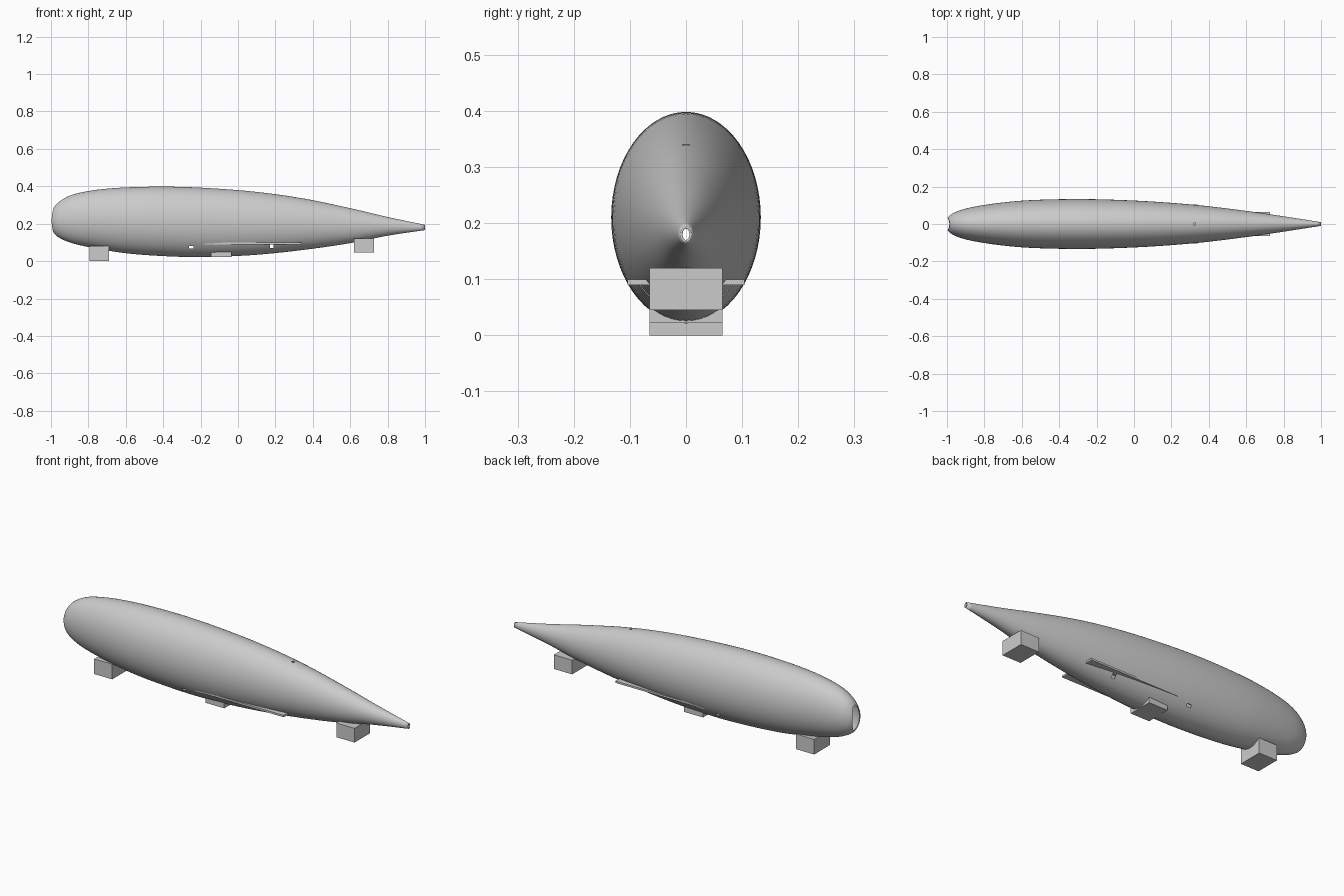
import bpy, bmesh, math
from mathutils import Vector

cube = bpy.data.objects.get("Cube")
if cube:
    bpy.data.objects.remove(cube, do_unlink=True)

grey = bpy.data.materials.new("plain grey")
grey.use_nodes = True
colour = (0.6, 0.6, 0.6, 1)
grey.diffuse_color = colour
grey.node_tree.nodes["Principled BSDF"].inputs["Base Color"].default_value = colour


def finish(name, bm):
    """Turn a bmesh into a named grey object."""
    bmesh.ops.recalc_face_normals(bm, faces=bm.faces)
    mesh = bpy.data.meshes.new(name)
    bm.to_mesh(mesh)
    bm.free()
    mesh.materials.append(grey)
    obj = bpy.data.objects.new(name, mesh)
    bpy.context.collection.objects.link(obj)
    return obj


def box(name, low, high):
    bm = bmesh.new()
    bmesh.ops.create_cube(bm, size=1)
    low, high = Vector(low), Vector(high)
    bmesh.ops.scale(bm, vec=high - low, verts=bm.verts)
    bmesh.ops.translate(bm, vec=(low + high) / 2, verts=bm.verts)
    return finish(name, bm)


def spline(a, b, c, d, t):
    """Smooth interpolation between stations b and c."""
    return b + (c - a + (2*a - 5*b + 4*c - d + (3*(b - c) + d - a) * t) * t) * t / 2


# Hull stations: x, top, bottom, half width
stations = [Vector(s) for s in (
    (-1.004, .25, .19, .022), (-.985, .286, .15, .046), (-.95, .322, .122, .066),
    (-.88, .357, .094, .087), (-.75, .382, .066, .109), (-.58, .395, .04, .126),
    (-.36, .398, .025, .133), (-.15, .39, .022, .131), (.1, .37, .034, .12),
    (.35, .335, .06, .1), (.6, .283, .096, .07), (.8, .236, .136, .041),
    (1, .194, .166, .01))]
SIDES, STEPS = 64, 5
rows = []
last = len(stations) - 1
for i in range(last):
    near = [stations[min(max(k, 0), last)] for k in range(i - 1, i + 3)]
    rows += [spline(*near, j / STEPS) for j in range(STEPS)]
rows.append(stations[-1])

# Hollow hull, open at nose and tail
bm = bmesh.new()
rings = []
for x, top, bottom, half in rows:
    ring = []
    for k in range(SIDES):
        a = math.tau * k / SIDES
        z = (top + bottom) / 2 + (top - bottom) / 2 * math.sin(a)
        ring.append(bm.verts.new((x, half * math.cos(a), z)))
    rings.append(ring)
for r, s in zip(rings, rings[1:]):
    for k in range(SIDES):
        n = (k + 1) % SIDES
        bm.faces.new((r[k], r[n], s[n], s[k]))
hull = finish("hull", bm)
# Make sure the surface points outward before thickening
if hull.data.polygons[SIDES * 30 + SIDES // 4].normal.z < 0:
    hull.data.flip_normals()
shell = hull.modifiers.new("shell", "SOLIDIFY")
shell.thickness = .004
shell.offset = -1

# Openings: nose oval, side ports and top slot
bm = bmesh.new()
bmesh.ops.create_cone(bm, cap_ends=True, segments=48, radius1=1, radius2=1, depth=.14)
bmesh.ops.scale(bm, vec=(.033, .066, 1), verts=bm.verts)
for v in bm.verts:
    x, y, z = v.co
    v.co = (z - 1, x, y + .22)
cutters = [finish("nose_cutter", bm),
           box("front_port_cutter", (-.262, -.2, .068), (-.238, .2, .08)),
           box("rear_port_cutter", (.172, -.2, .069), (.19, .2, .09)),
           box("slot_cutter", (.318, -.006, .3), (.328, .006, .4))]
for cutter in cutters:
    cutter.hide_render = True
    cutter.hide_viewport = True
    cutter.display_type = "WIRE"
    cut = hull.modifiers.new(cutter.name, "BOOLEAN")
    cut.operation = "DIFFERENCE"
    cut.solver = "EXACT"
    cut.object = cutter

bpy.ops.object.select_all(action="DESELECT")
hull.select_set(True)
bpy.context.view_layer.objects.active = hull
bpy.ops.object.shade_smooth_by_angle(angle=math.radians(35))

# Support blocks and the flat belly block
HALF = .065
box("front_support", (-.795, -HALF, 0), (-.69, HALF, .08))
box("rear_support", (.62, -HALF, .045), (.727, HALF, .12))
box("belly_block", (-.145, -HALF, .022), (-.035, HALF, .05))

# Thin side plates, partly sunk into the hull
for name, side in (("left", 1), ("right", -1)):
    ys = sorted((side * .06, side * .104))
    box(name + "_side_plate", (-.18, ys[0], .09), (.34, ys[1], .1))
